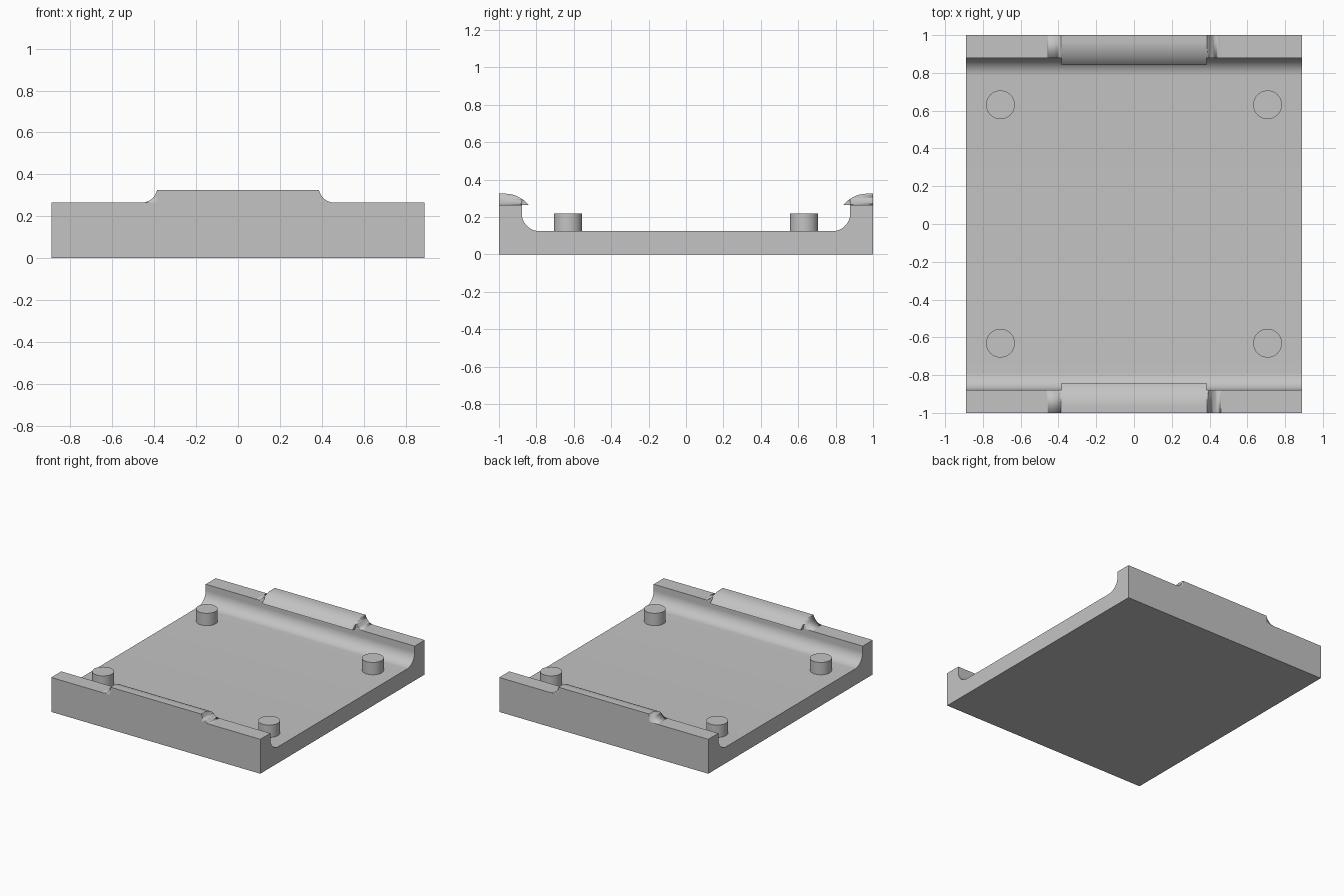
import bpy, bmesh, math

cube = bpy.data.objects.get("Cube")
if cube:
    bpy.data.objects.remove(cube, do_unlink=True)

grey = bpy.data.materials.new("plain grey")
grey.use_nodes = True
grey.diffuse_color = (0.55, 0.55, 0.55, 1)
grey.node_tree.nodes["Principled BSDF"].inputs["Base Color"].default_value = (0.55, 0.55, 0.55, 1)

HALF_X, HALF_Y = 0.89, 1.0
FLOOR, WALL_TOP, CLIP_TOP = 0.125, 0.265, 0.325
WALL_IN, FILLET = 0.878, 0.095
CLIP_X, FLARE_R = 0.385, 0.075
DOME_R, DOME_Y = 0.162, 0.968


def arc(cy, cz, r, start, end, n=16):
    """Points of a circular arc in the y-z plane, angles in degrees."""
    angles = [math.radians(start + (end - start) * i / n) for i in range(n + 1)]
    return [(cy + r * math.cos(a), cz + r * math.sin(a)) for a in angles]


def finish(name, bm):
    bmesh.ops.recalc_face_normals(bm, faces=bm.faces[:])
    mesh = bpy.data.meshes.new(name)
    bm.to_mesh(mesh)
    bm.free()
    mesh.materials.append(grey)
    obj = bpy.data.objects.new(name, mesh)
    bpy.context.collection.objects.link(obj)
    bpy.ops.object.select_all(action='DESELECT')
    obj.select_set(True)
    bpy.context.view_layer.objects.active = obj
    bpy.ops.object.shade_smooth_by_angle(angle=math.radians(30))
    return obj


def extrude_x(name, profile, x0, x1):
    """Prism of a y-z profile between two x positions."""
    bm = bmesh.new()
    face = bm.faces.new([bm.verts.new((x0, y, z)) for y, z in profile])
    result = bmesh.ops.extrude_face_region(bm, geom=[face])
    moved = [v for v in result["geom"] if isinstance(v, bmesh.types.BMVert)]
    bmesh.ops.translate(bm, verts=moved, vec=(x1 - x0, 0, 0))
    return finish(name, bm)


def cylinder(name, radius, depth, center, along_y=False, segments=48):
    bm = bmesh.new()
    bmesh.ops.create_cone(bm, cap_ends=True, segments=segments,
                          radius1=radius, radius2=radius, depth=depth)
    if along_y:
        for v in bm.verts:
            v.co.y, v.co.z = -v.co.z, v.co.y
    bmesh.ops.translate(bm, verts=bm.verts[:], vec=center)
    return finish(name, bm)


# Tray: floor with two filleted walls
half = [(HALF_Y, 0), (HALF_Y, WALL_TOP), (WALL_IN, WALL_TOP)]
half += arc(WALL_IN - FILLET, FLOOR + FILLET, FILLET, 0, -90)
extrude_x("tray", half + [(-y, z) for y, z in reversed(half)], -HALF_X, HALF_X)

# Domed clip profile, cut off at the wall for the flared ends
dome_z = CLIP_TOP - DOME_R
tip = 180 - math.degrees(math.asin((WALL_TOP - dome_z) / DOME_R))
wall = math.degrees(math.acos((WALL_IN - DOME_Y) / DOME_R))
top = [(HALF_Y, WALL_TOP), (HALF_Y, CLIP_TOP)]
clip_profile = top + arc(DOME_Y, dome_z, DOME_R, 90, tip)
flare_profile = top + arc(DOME_Y, dome_z, DOME_R, 90, wall) + [(WALL_IN, WALL_TOP)]

for side, sy in (("front", -1), ("back", 1)):
    extrude_x(side + "_clip", [(sy * y, z) for y, z in clip_profile], -CLIP_X, CLIP_X)
    for hand, sx in (("left", 1), ("right", -1)):
        label = side + "_" + hand
        # Concave flare where the clip meets the wall top
        outer = CLIP_X + FLARE_R
        flare = extrude_x(label + "_flare", [(sy * y, z) for y, z in flare_profile],
                          sx * CLIP_X, sx * outer)
        cutter = cylinder(label + "_flare_cutter", FLARE_R, 0.5,
                          (sx * outer, sy * 0.94, WALL_TOP + FLARE_R), True, 64)
        cutter.hide_render = True
        cut = flare.modifiers.new("concave cut", 'BOOLEAN')
        cut.operation, cut.solver, cut.object = 'DIFFERENCE', 'EXACT', cutter
        bpy.context.view_layer.objects.active = flare
        bpy.ops.object.modifier_move_to_index(modifier=cut.name, index=0)
        bpy.ops.object.modifier_apply(modifier=cut.name)
        bpy.data.objects.remove(cutter, do_unlink=True)
        # Locating peg
        cylinder(label + "_peg", 0.076, 0.105,
                 (sx * 0.707, sy * 0.631, FLOOR + 0.0425))
